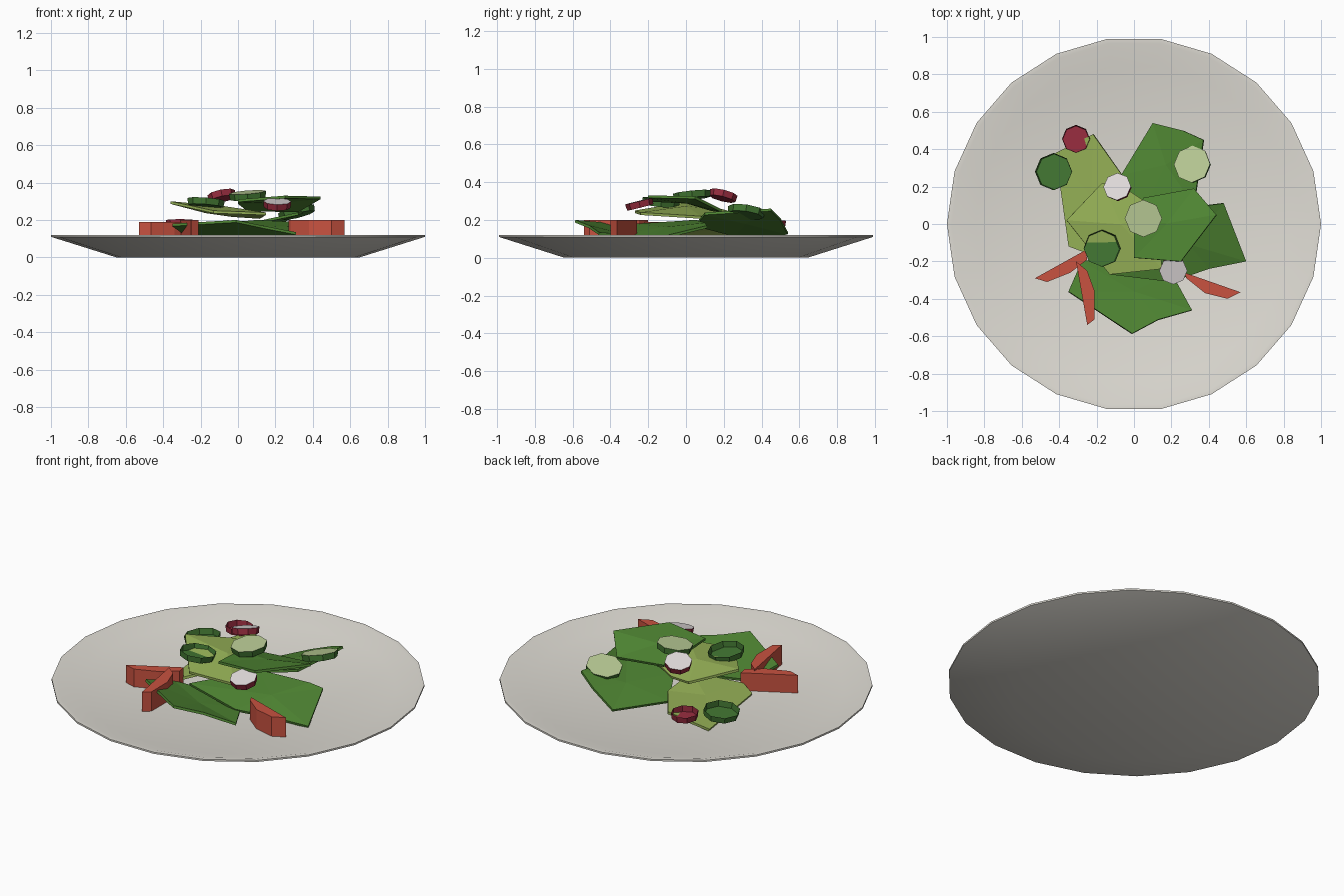
import bpy, bmesh, math
from mathutils import Vector, Matrix

if "Cube" in bpy.data.objects:
    bpy.data.objects.remove(bpy.data.objects["Cube"], do_unlink=True)


def material(name, *rgb):
    linear = [(c / 255 / 12.92 if c < 10 else ((c / 255 + 0.055) / 1.055) ** 2.4) for c in rgb] + [1]
    m = bpy.data.materials.new(name)
    m.use_nodes = True
    m.diffuse_color = linear
    m.node_tree.nodes["Principled BSDF"].inputs["Base Color"].default_value = linear
    return m


CERAMIC = material("ceramic", 224, 221, 213)
DARK = material("dark_leaf", 78, 132, 50)
LIGHT = material("light_leaf", 152, 180, 88)
SKIN = material("cucumber_skin", 66, 118, 50)
FLESH = material("cucumber_flesh", 186, 204, 150)
CRIMSON = material("radish_skin", 150, 44, 62)
WHITE = material("radish_flesh", 226, 220, 220)
TOMATO = material("tomato", 200, 82, 64)


def add(name, bm, *mats):
    mesh = bpy.data.meshes.new(name)
    bm.to_mesh(mesh)
    bm.free()
    for m in mats:
        mesh.materials.append(m)
    ob = bpy.data.objects.new(name, mesh)
    bpy.context.collection.objects.link(ob)
    return ob


# Plate: a profile turned into 22 sides
def make_plate(sides=22):
    profile = [(0.65, 0), (1, 0.11), (1, 0.12), (0.975, 0.12), (0.85, 0.085)]
    bm = bmesh.new()
    rings = []
    for r, z in profile:
        rings.append([bm.verts.new((r * math.cos(a), r * math.sin(a), z))
                      for a in (math.tau * i / sides for i in range(sides))])
    for low, high in zip(rings, rings[1:]):
        for i in range(sides):
            j = (i + 1) % sides
            bm.faces.new((low[i], low[j], high[j], high[i]))
    bm.faces.new(rings[0][::-1])
    bm.faces.new(rings[-1])
    plate = add("plate", bm, CERAMIC)
    bpy.ops.object.select_all(action="DESELECT")
    bpy.context.view_layer.objects.active = plate
    plate.select_set(True)
    bpy.ops.object.shade_smooth_by_angle(angle=math.radians(40))


# Leaf: a folded fan of flat facets, given thickness
def leaf(name, mat, points, lift=0.01):
    bm = bmesh.new()
    rim = [bm.verts.new(p) for p in points]
    mid = sum((Vector(p) for p in points), Vector()) / len(points)
    hub = bm.verts.new(mid + Vector((0, 0, lift)))
    for i, v in enumerate(rim):
        bm.faces.new((v, rim[(i + 1) % len(rim)], hub))
    ob = add(name, bm, mat)
    solid = ob.modifiers.new("thickness", "SOLIDIFY")
    solid.thickness = 0.014
    solid.offset = -1


# Slice: eight-sided disc with a coloured skin, open or capped with flesh
def vegetable_slice(name, radius, top, normal, skin, flesh=None, depth=0.035):
    bm = bmesh.new()
    bmesh.ops.create_cone(bm, cap_ends=True, segments=8, radius1=radius * 0.95,
                          radius2=radius, depth=depth)
    bm.faces.ensure_lookup_table()
    cap = max(bm.faces, key=lambda f: f.calc_center_median().z)
    if flesh:
        cap.material_index = 1
    else:
        bmesh.ops.delete(bm, geom=[cap], context="FACES_ONLY")
    n = Vector(normal).normalized()
    turn = Vector((0, 0, 1)).rotation_difference(n).to_matrix().to_4x4()
    bm.transform(Matrix.Translation(Vector(top) - n * depth / 2) @ turn)
    add(name, bm, *([skin, flesh] if flesh else [skin]))


# Wedge: an upright prism over a crescent outline
def wedge(name, outline, top):
    bm = bmesh.new()
    base = bm.faces.new([bm.verts.new((x, y, 0.083)) for x, y in outline])
    up = bmesh.ops.extrude_face_region(bm, geom=[base])["geom"]
    for v in up:
        if isinstance(v, bmesh.types.BMVert):
            v.co.z = top
    bmesh.ops.recalc_face_normals(bm, faces=bm.faces)
    add(name, bm, TOMATO)


make_plate()

# Lower leaves
leaf("front_leaf", DARK, [(-.35, -.36, .18), (-.01, -.585, .2), (.13, -.51, .17), (.31, -.46, .135),
                          (.2, -.26, .12), (0, -.15, .11), (-.28, -.2, .13)], -.015)
leaf("left_leaf", DARK, [(.6, -.2, .095), (.48, .11, .17), (.4, .1, .185), (.1, .05, .2),
                         (-.13, -.27, .18), (.2, -.31, .13), (.4, -.24, .11)])
leaf("right_light_leaf", LIGHT, [(-.42, .38, .098), (-.35, -.12, .1), (-.27, -.15, .13),
                                 (-.05, .02, .2), (-.07, .27, .19), (-.22, .48, .185)])
leaf("back_leaf", DARK, [(.1, .54, .135), (-.07, .26, .125), (.04, .05, .18), (.32, .1, .24),
                         (.37, .45, .26), (.26, .5, .21)], 0)

# Upper leaves
leaf("top_light_leaf", LIGHT, [(-.36, .02, .3), (-.13, -.27, .25), (.15, -.24, .24),
                               (.12, .08, .22), (-.03, .18, .23), (-.17, .22, .25)], .025)
leaf("top_dark_leaf", DARK, [(.44, .05, .325), (.32, .19, .255), (.05, .14, .26), (0, .02, .3),
                             (0, -.18, .31), (.25, -.2, .33)], .005)

# Tomato wedges
wedge("right_tomato", [(-.53, -.29), (-.465, -.31), (-.34, -.26), (-.25, -.19), (-.26, -.14)], .19)
wedge("front_tomato", [(-.25, -.54), (-.21, -.51), (-.21, -.36), (-.25, -.25), (-.31, -.2)], .2)
wedge("left_tomato", [(.57, -.365), (.5, -.4), (.38, -.37), (.28, -.29), (.27, -.26)], .2)

# Cucumber slices
vegetable_slice("top_cucumber", .1, (.05, .03, .348), (-.08, -.1, 1), SKIN, FLESH)
vegetable_slice("back_cucumber", .1, (.31, .32, .258), (-.25, .15, 1), SKIN, FLESH)
vegetable_slice("front_cucumber", .1, (-.17, -.13, .31), (.08, .1, 1), SKIN)
vegetable_slice("right_cucumber", .1, (-.43, .28, .18), (-.1, .02, 1), SKIN)

# Radish slices
vegetable_slice("top_radish", .075, (-.09, .2, .345), (-.2, .25, 1), CRIMSON, WHITE)
vegetable_slice("front_radish", .075, (.21, -.25, .3), (.02, -.25, 1), CRIMSON, WHITE)
vegetable_slice("back_radish", .075, (-.31, .455, .2), (0, .06, 1), CRIMSON)
